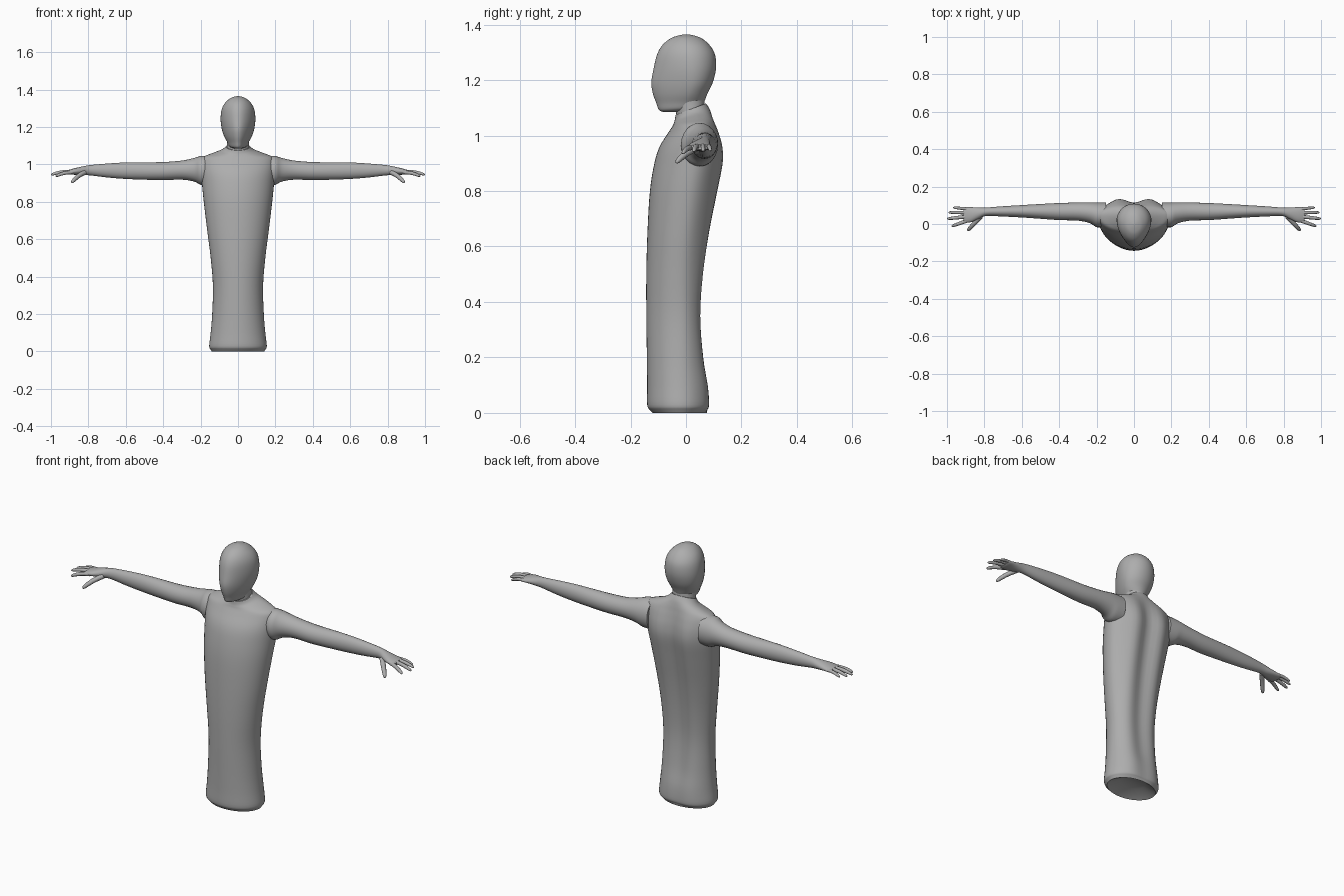
import bpy, bmesh, math
from mathutils import Vector

grey = bpy.data.materials.new("plain grey")
grey.diffuse_color = (0.42, 0.42, 0.42, 1)


def spline(keys, steps):
    """Smoothly interpolate rows of ring values."""
    out = []
    for i in range(len(keys) - 1):
        a, b, c, d = (keys[max(0, min(len(keys) - 1, i + k))] for k in (-1, 0, 1, 2))
        for s in range(steps):
            t = s / steps
            out.append([0.5 * (2 * q + (r - p) * t + (2 * p - 5 * q + 4 * r - u) * t * t
                               + (3 * q - p - 3 * r + u) * t ** 3)
                        for p, q, r, u in zip(a, b, c, d)])
    return out + [list(keys[-1])]


def loft(name, rings, mirror=False, angle=50):
    """Skin a list of point rings and cap both ends."""
    bm = bmesh.new()
    loops = [[bm.verts.new(p) for p in ring] for ring in rings]
    n = len(loops[0])
    for a, b in zip(loops, loops[1:]):
        for i in range(n):
            bm.faces.new((a[i], a[(i + 1) % n], b[(i + 1) % n], b[i]))
    for end in (loops[0], loops[-1]):
        mid = bm.verts.new(sum((v.co for v in end), Vector()) / n)
        for i in range(n):
            bm.faces.new((end[i], end[(i + 1) % n], mid))
    bmesh.ops.recalc_face_normals(bm, faces=bm.faces)
    mesh = bpy.data.meshes.new(name)
    bm.to_mesh(mesh)
    bm.free()
    mesh.materials.append(grey)
    mesh.shade_smooth()
    mesh.set_sharp_from_angle(angle=math.radians(angle))
    ob = bpy.data.objects.new(name, mesh)
    bpy.context.collection.objects.link(ob)
    if mirror:
        ob.modifiers.new("mirror", "MIRROR")
    return ob


def body_ring(z, half, front, back, mid, slope=0, groove=0, point=0, n=48):
    """Level ring: separate front and back depth, tilt, spine groove, pointed front."""
    ring = []
    for i in range(n):
        a = 2 * math.pi * i / n
        c, s = math.cos(a), math.sin(a)
        y = mid + s * (back - mid if s > 0 else mid - front)
        x = half * c * (1 - point * max(0, -s) ** 1.5)
        if s > 0:
            y -= groove * math.exp(-(x / 0.045) ** 2)
            y += groove * 0.4 * math.exp(-((abs(x) - 0.09) / 0.04) ** 2)
        ring.append((x, y, z + slope * (y - mid)))
    return ring


def arm_ring(x, y0, y1, z0, z1, n=24):
    """Upright ring across the arm."""
    return [(x, (y0 + y1) / 2 + (y1 - y0) / 2 * math.cos(2 * math.pi * i / n),
             (z0 + z1) / 2 + (z1 - z0) / 2 * math.sin(2 * math.pi * i / n)) for i in range(n)]


# robe-like torso: z, half width, front, back, middle, slope, groove
torso = [
    (0.012, 0.148, -0.132, 0.083, -0.02, 0, 0.006),
    (0.03, 0.154, -0.140, 0.090, -0.02, 0, 0.008),
    (0.10, 0.146, -0.140, 0.086, -0.02, 0, 0.010),
    (0.20, 0.138, -0.141, 0.070, -0.02, 0, 0.014),
    (0.35, 0.134, -0.143, 0.059, -0.02, 0, 0.016),
    (0.50, 0.146, -0.143, 0.068, -0.02, 0, 0.018),
    (0.65, 0.165, -0.139, 0.088, -0.01, 0, 0.020),
    (0.80, 0.183, -0.130, 0.116, 0.01, 0, 0.022),
    (0.90, 0.193, -0.114, 0.134, 0.03, 0, 0.022),
    (0.96, 0.198, -0.095, 0.132, 0.04, 0, 0.020),
    (1.01, 0.198, -0.064, 0.119, 0.045, 0, 0.014),
    (1.04, 0.185, -0.048, 0.107, 0.045, 0.05, 0.008),
    (1.06, 0.135, -0.043, 0.098, 0.04, 0.15, 0.004),
    (1.078, 0.085, -0.040, 0.086, 0.03, 0.28, 0),
    (1.095, 0.064, -0.038, 0.072, 0.017, 0.38, 0)]
rings = [body_ring(*r) for r in spline(torso, 4)]
# hem with a shallow hollow underneath
hem = [body_ring(0.0, 0.140, -0.12, 0.075, -0.02),
       [(x * 0.5, y * 0.5, 0.03) for x, y, z in body_ring(0, 0.14, -0.12, 0.075, -0.02)]]
loft("torso", hem[::-1] + rings)

# neck
neck = [(1.075, 0.060, -0.034, 0.068, 0.017, 0.38),
        (1.095, 0.059, -0.035, 0.067, 0.016, 0.38),
        (1.125, 0.058, -0.040, 0.066, 0.010, 0.30),
        (1.160, 0.060, -0.045, 0.070, 0.010, 0.20)]
loft("neck", [body_ring(*r) for r in spline(neck, 3)])

# egg-shaped head: z, half width, front, back, middle, slope, groove, point
head = [
    (1.086, 0.025, -0.082, 0.030, -0.02, 0.02, 0, 0.2),
    (1.096, 0.046, -0.098, 0.055, -0.01, 0.04, 0, 0.25),
    (1.120, 0.058, -0.107, 0.066, 0.00, 0.03, 0, 0.25),
    (1.150, 0.074, -0.119, 0.077, 0.01, 0, 0, 0.25),
    (1.190, 0.087, -0.125, 0.096, 0.02, 0, 0, 0.25),
    (1.240, 0.093, -0.117, 0.108, 0.02, 0, 0, 0.2),
    (1.290, 0.088, -0.105, 0.105, 0.015, 0, 0, 0.15),
    (1.325, 0.072, -0.086, 0.086, 0.01, 0, 0, 0.1),
    (1.350, 0.046, -0.056, 0.057, 0.00, 0, 0, 0.05),
    (1.361, 0.022, -0.026, 0.027, 0.00, 0, 0, 0),
    (1.365, 0.003, -0.003, 0.003, 0.00, 0, 0, 0)]
loft("head", [body_ring(*r) for r in spline(head, 4)])

# arm and palm: x, y low, y high, z low, z high
arm = [
    (0.150, -0.010, 0.115, 0.890, 1.044),
    (0.197, -0.018, 0.116, 0.890, 1.045),
    (0.235, 0.004, 0.116, 0.908, 1.034),
    (0.300, 0.018, 0.115, 0.918, 1.020),
    (0.400, 0.021, 0.112, 0.916, 1.012),
    (0.500, 0.028, 0.107, 0.918, 1.011),
    (0.600, 0.035, 0.101, 0.922, 1.010),
    (0.700, 0.040, 0.095, 0.930, 1.004),
    (0.790, 0.043, 0.088, 0.941, 0.996),
    (0.830, 0.028, 0.088, 0.942, 0.989),
    (0.870, 0.010, 0.090, 0.944, 0.980),
    (0.900, 0.008, 0.091, 0.946, 0.972),
    (0.912, 0.014, 0.088, 0.950, 0.968)]
loft("arms", [arm_ring(*r) for r in spline(arm, 4)], mirror=True)


def digit(name, base, tip, radius):
    """Tapered finger with a rounded end and a slight knuckle bend."""
    base, tip = Vector(base), Vector(tip)
    axis = (tip - base).normalized()
    side = axis.cross(Vector((0, 0, 1))).normalized()
    up = side.cross(axis)
    rings = []
    for t, r in ((0, 1.1), (0.25, 1.05), (0.5, 1), (0.75, 0.9), (0.9, 0.75), (0.97, 0.5), (1, 0.15)):
        mid = base.lerp(tip, t) + up * 0.006 * math.sin(math.pi * t)
        rings.append([mid + radius * r * (side * math.cos(k * math.pi / 5) + up * math.sin(k * math.pi / 5))
                      for k in range(10)])
    loft(name, rings, mirror=True)


# fingers and thumbs
digit("index_fingers", (0.885, 0.020, 0.957), (0.975, -0.012, 0.936), 0.0095)
digit("middle_fingers", (0.890, 0.040, 0.961), (1.000, 0.028, 0.944), 0.0095)
digit("ring_fingers", (0.890, 0.061, 0.961), (0.992, 0.062, 0.946), 0.0090)
digit("little_fingers", (0.885, 0.080, 0.960), (0.967, 0.088, 0.946), 0.0080)
digit("thumbs", (0.820, 0.040, 0.957), (0.890, -0.036, 0.902), 0.0120)
